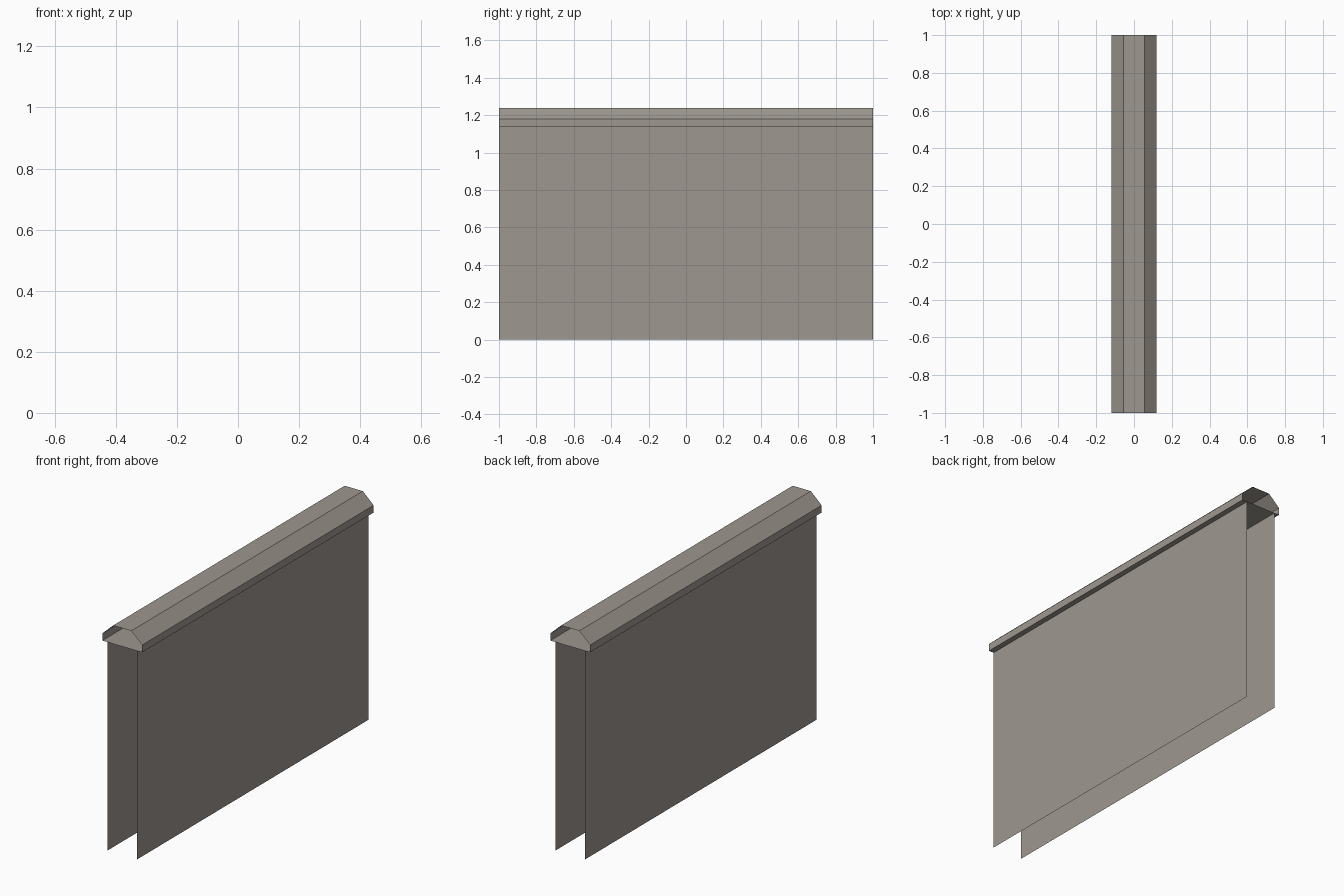
import bpy

if "Cube" in bpy.data.objects:
    bpy.data.objects.remove(bpy.data.objects["Cube"])

# single warm grey stone colour
stone = bpy.data.materials.new("warm grey stone")
stone.diffuse_color = (0.34, 0.31, 0.275, 1)
stone.use_nodes = True
stone.node_tree.nodes["Principled BSDF"].inputs["Base Color"].default_value = stone.diffuse_color


def extrude_profile(name, points, closed=False):
    """Sweep an (x, z) outline along y, leaving both ends open."""
    n = len(points)
    verts = [(x, y, z) for y in (-1, 1) for x, z in points]
    faces = [(i, n + i, n + (i + 1) % n, (i + 1) % n)
             for i in range(n if closed else n - 1)]
    mesh = bpy.data.meshes.new(name)
    mesh.from_pydata(verts, [], faces)
    mesh.materials.append(stone)
    obj = bpy.data.objects.new(name, mesh)
    bpy.context.collection.objects.link(obj)
    return obj


WALL, EAVE, CREST = 0.09, 0.12, 0.055
Z_WALL, Z_EAVE, Z_TOP = 1.14, 1.18, 1.24

# wall faces: open at the ends and underneath
extrude_profile("wall_right", [(WALL, 0), (WALL, Z_WALL)])
extrude_profile("wall_left", [(-WALL, Z_WALL), (-WALL, 0)])

# bevelled coping with an overhanging underside
half = [(WALL, Z_WALL), (EAVE, Z_WALL), (EAVE, Z_EAVE), (CREST, Z_TOP)]
mirrored = [(-x, z) for x, z in reversed(half)]
extrude_profile("coping", half + mirrored, closed=True)
